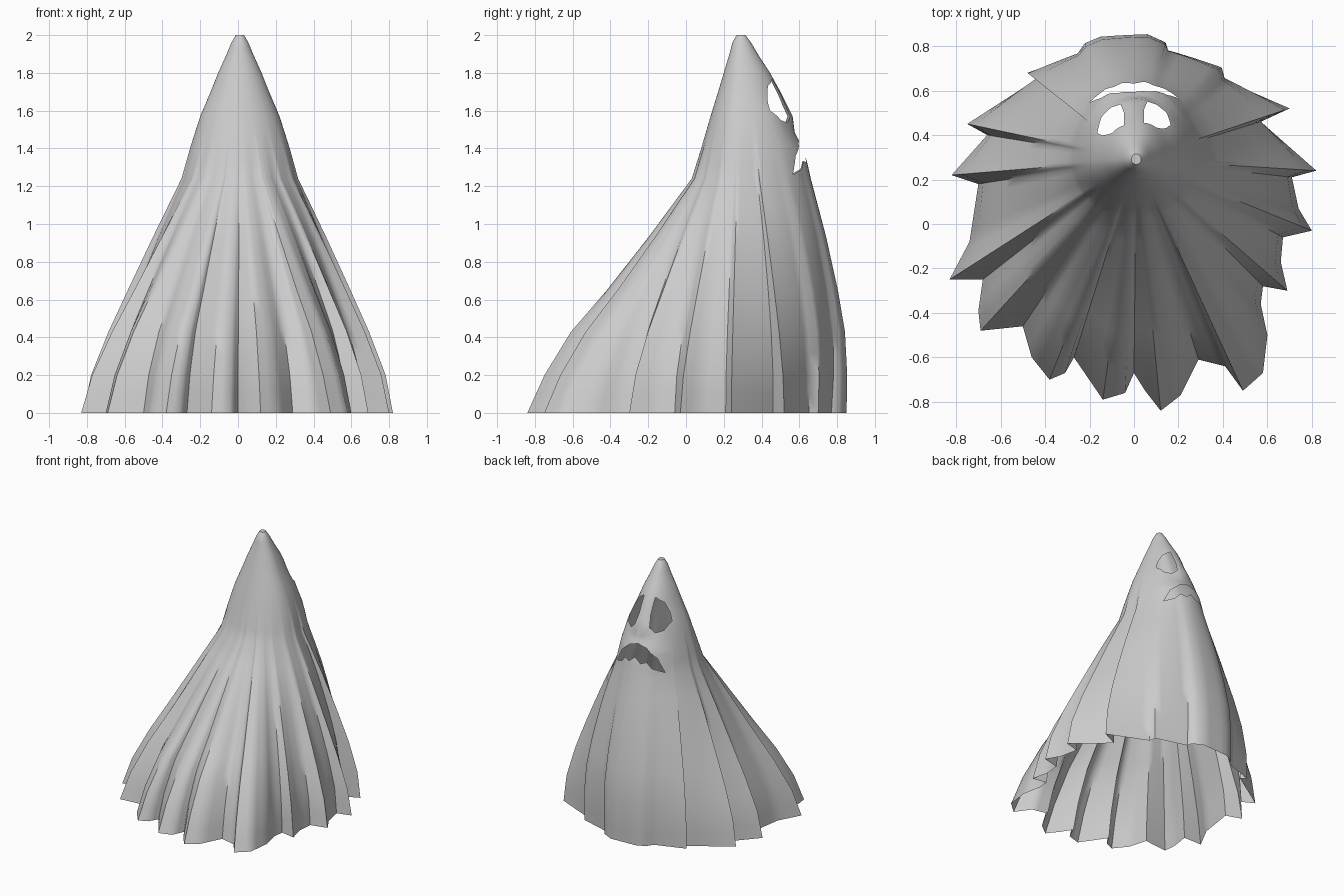
import bpy, bmesh, math
from mathutils import Vector

if "Cube" in bpy.data.objects:
    bpy.data.objects.remove(bpy.data.objects["Cube"], do_unlink=True)

# Vertical axis of the draped sheet, under its peak
AXIS = Vector((0.01, 0.29))

# Drape profile: height, half width, reach to the front, reach to the back
PROFILE = [
    (0, .82, 1.13, .55), (.2, .78, 1.04, .555), (.43, .69, .9, .545),
    (.65, .59, .71, .51), (.93, .46, .49, .45), (1.24, .31, .26, .37),
    (1.4, .265, .21, .335), (1.57, .21, .16, .275), (1.7, .155, .12, .21),
    (1.8, .115, .09, .155), (1.9, .07, .06, .09), (1.96, .045, .045, .055),
    (2, .022, .022, .025),
]

# Hem outline with its fold tips and valleys, clockwise from the back
HEM = [
    (-.15, .84), (.06, .85), (.14, .81), (.15, .77), (.39, .7), (.4, .65),
    (.7, .52), (.57, .46), (.82, .24), (.71, .21), (.74, .07), (.8, -.03),
    (.67, -.06), (.66, -.17), (.69, -.3), (.58, -.28), (.57, -.36),
    (.6, -.5), (.58, -.67), (.49, -.75), (.41, -.64), (.29, -.61),
    (.21, -.77), (.12, -.84), (.05, -.75), (0, -.67), (-.04, -.76),
    (-.14, -.79), (-.27, -.6), (-.31, -.67), (-.38, -.7), (-.46, -.6),
    (-.5, -.46), (-.69, -.48), (-.7, -.39), (-.68, -.25), (-.83, -.25),
    (-.74, -.08), (-.7, .18), (-.82, .22), (-.66, .4), (-.75, .45),
    (-.44, .65), (-.48, .68), (-.25, .76), (-.22, .81),
]

# Half outlines of the face openings, as x and z
EYE = [(.045, 1.77), (.1, 1.73), (.14, 1.66), (.165, 1.6), (.145, 1.55),
       (.1, 1.535), (.06, 1.57), (.045, 1.65)]
MOUTH_ARCH = [(0, 1.45), (.07, 1.43), (.15, 1.36), (.2, 1.26)]
MOUTH_LIP = [(.13, 1.29), (.09, 1.335), (.05, 1.32), (0, 1.36)]


def lerp(a, b, t):
    return tuple(p + (q - p) * t for p, q in zip(a, b))


def subdivide_hem(step=0.06):
    points = []
    for a, b in zip(HEM, HEM[1:] + HEM[:1]):
        count = math.ceil(math.dist(a, b) / step)
        points += [Vector(lerp(a, b, i / count)) - AXIS for i in range(count)]
    return points


def smooth_radius(direction, level):
    """Radius of the unfolded oval section in a direction."""
    _, width, front, back = level
    depth = back if direction.y > 0 else front
    return 1 / math.hypot(direction.x / width, direction.y / depth)


def bump(x, z, cx, cz, sx, sz):
    return math.exp(-((x - cx) / sx) ** 2 - ((z - cz) / sz) ** 2)


def inside(x, z, outline):
    hit = False
    for (ax, az), (bx, bz) in zip(outline, outline[1:] + outline[:1]):
        if (az > z) != (bz > z) and x < ax + (z - az) * (bx - ax) / (bz - az):
            hit = not hit
    return hit


def cut_opening(bm, outline):
    """Slice the face side along each outline edge, then drop the middle."""
    xs, zs = zip(*outline)

    def nearby():
        found = []
        for face in bm.faces:
            fx = [v.co.x for v in face.verts]
            fz = [v.co.z for v in face.verts]
            if (face.calc_center_median().y > AXIS.y + .03
                    and max(fx) > min(xs) and min(fx) < max(xs)
                    and max(fz) > min(zs) and min(fz) < max(zs)):
                found.append(face)
        return found

    for (ax, az), (bx, bz) in zip(outline, outline[1:] + outline[:1]):
        faces = nearby()
        geom = set(faces)
        for face in faces:
            geom.update(face.edges, face.verts)
        bmesh.ops.bisect_plane(bm, geom=list(geom), dist=1e-5,
                               plane_co=(ax, 0, az), plane_no=(bz - az, 0, ax - bx))
    centres = [(f, f.calc_center_median()) for f in nearby()]
    hole = [f for f, c in centres if inside(c.x, c.z, outline)]
    bmesh.ops.delete(bm, geom=hole, context='FACES')


# Rings of the sheet, with folds fading out towards the peak
bm = bmesh.new()
levels = []
for low, high in zip(PROFILE, PROFILE[1:]):
    levels += [low, lerp(low, high, .5)]
levels.append(PROFILE[-1])
rings = []
hem = subdivide_hem()
for level in levels:
    z = level[0]
    fade = max(0, 1 - z / 1.5)
    ring = []
    for point in hem:
        way = point.normalized()
        fold = point.length / smooth_radius(way, PROFILE[0]) - 1
        xy = AXIS + way * smooth_radius(way, level) * (1 + fold * fade)
        # Sunken eye sockets and the tucked upper lip
        if way.y > 0:
            x = xy.x - AXIS.x
            sockets = bump(abs(x), z, .1, 1.63, .05, .09)
            lip = bump(x, z, 0, 1.46, .16, .05)
            xy.y -= way.y * (.025 * sockets + .025 * lip)
        ring.append(bm.verts.new((xy.x, xy.y, z)))
    rings.append(ring)
for low, high in zip(rings, rings[1:]):
    for i in range(len(low)):
        bm.faces.new((low[i - 1], high[i - 1], high[i], low[i]))
bm.faces.new(rings[-1])
bmesh.ops.recalc_face_normals(bm, faces=bm.faces)

# Drooping eyes and a frowning mouth
def mirror(points):
    return [(-x, z) for x, z in reversed(points)]


cut_opening(bm, EYE)
cut_opening(bm, mirror(EYE))
half_mouth = MOUTH_ARCH + MOUTH_LIP
cut_opening(bm, half_mouth + mirror(half_mouth[1:-1]))

mesh = bpy.data.meshes.new("ghost_sheet")
bm.to_mesh(mesh)
bm.free()
sheet = bpy.data.objects.new("ghost_sheet", mesh)
bpy.context.collection.objects.link(sheet)

# Plain cloth
cloth = bpy.data.materials.new("grey_cloth")
cloth.use_nodes = True
colour = (.6, .6, .6, 1)
cloth.diffuse_color = colour
cloth.node_tree.nodes["Principled BSDF"].inputs["Base Color"].default_value = colour
mesh.materials.append(cloth)

bpy.context.view_layer.objects.active = sheet
sheet.select_set(True)
bpy.ops.object.shade_smooth_by_angle(angle=math.radians(50))
